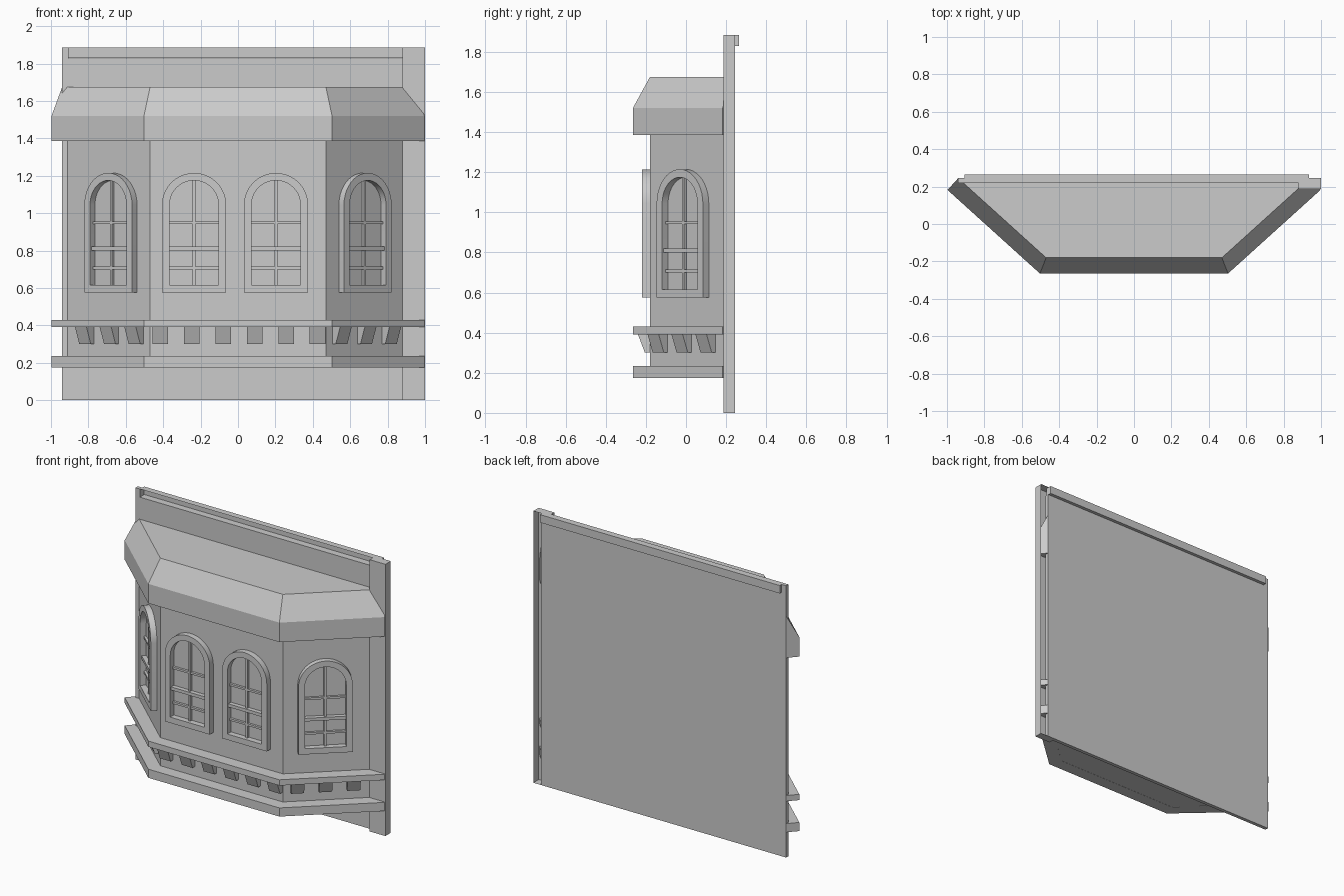
import bpy, bmesh, math
from mathutils import Matrix, Vector

cube = bpy.data.objects.get("Cube")
if cube:
    bpy.data.objects.remove(cube, do_unlink=True)

stone = bpy.data.materials.new("grey_stone")
stone.use_nodes = True
GREY = (0.6, 0.6, 0.6, 1)
stone.diffuse_color = GREY
stone.node_tree.nodes["Principled BSDF"].inputs["Base Color"].default_value = GREY


def finish(name, bm, matrix=None, open_sides=(), smooth=False):
    """Turn a bmesh into an object, removing faces that point along open_sides."""
    bmesh.ops.recalc_face_normals(bm, faces=bm.faces)
    bm.normal_update()
    gone = [f for f in bm.faces if any(f.normal.dot(Vector(d)) > 0.9 for d in open_sides)]
    bmesh.ops.delete(bm, geom=gone, context="FACES")
    mesh = bpy.data.meshes.new(name)
    bm.to_mesh(mesh)
    bm.free()
    mesh.materials.append(stone)
    if smooth:
        mesh.shade_smooth()
        mesh.set_sharp_from_angle(angle=math.radians(30))
    obj = bpy.data.objects.new(name, mesh)
    bpy.context.collection.objects.link(obj)
    if matrix:
        obj.matrix_world = matrix
    return obj


def box(name, x, y, z, matrix=None, open_sides=()):
    bm = bmesh.new()
    bmesh.ops.create_cube(bm, size=1)
    for v in bm.verts:
        v.co = [(r[0] + r[1]) / 2 + c * (r[1] - r[0]) for r, c in zip((x, y, z), v.co)]
    return finish(name, bm, matrix, open_sides)


def loft(name, rings, closed=False, matrix=None, smooth=False):
    """Join equal rings of points; cap the ends unless the loft is closed."""
    bm = bmesh.new()
    rows = [[bm.verts.new(p) for p in ring] for ring in rings]
    n = len(rows[0])
    pairs = list(zip(rows, rows[1:])) + ([(rows[-1], rows[0])] if closed else [])
    for a, b in pairs:
        for i in range(n):
            j = (i + 1) % n
            bm.faces.new((a[i], a[j], b[j], b[i]))
    if not closed:
        bm.faces.new(rows[0])
        bm.faces.new(rows[-1])
    return finish(name, bm, matrix, smooth=smooth)


# Bay plan: three facets
PLAN = [Vector(p) for p in ((-0.94, 0.245), (-0.47, -0.18), (0.47, -0.18), (0.94, 0.245))]
dirs = [(b - a).normalized() for a, b in zip(PLAN, PLAN[1:])]
norms = [Vector((d.y, -d.x)) for d in dirs]
offsets = [norms[0]]
for a, b in zip(norms, norms[1:]):
    offsets.append((a + b) / (1 + a.dot(b)))
offsets.append(norms[2])


def sweep(name, profile):
    """Sweep an (outward offset, height) profile around the bay with mitred corners."""
    loft(name, [[(*(p + o * out), z) for out, z in profile] for p, o in zip(PLAN, offsets)])


def facet_matrix(i, origin):
    """Local x runs along the facet, y points into the wall, z is up."""
    d, n = dirs[i], norms[i]
    m = Matrix(((d.x, -n.x, 0), (d.y, -n.y, 0), (0, 0, 1))).to_4x4()
    m.translation = (*origin, 0)
    return m


# Back wall, with the hollow top rail and the corner pilaster
box("back_wall", (-0.94, 0.94), (0.22, 0.245), (0, 1.828))
box("back_wall_end", (-0.94, -0.905), (0.22, 0.245), (1.828, 1.885))
box("top_rail", (-0.905, 0.935), (0.22, 0.265), (1.83, 1.885), open_sides=[(0, -1, 0)])
box("corner_pilaster", (0.88, 1.0), (0.187, 0.245), (0, 1.885), open_sides=[(0, 1, 0)])

# Bay body, with its back edge buried in the wall
body = [(-0.929, 0.235), PLAN[1], PLAN[2], (0.929, 0.235)]
loft("bay_body", [[(*p, z) for p in body] for z in (0.176, 1.675)])

# Roof and ledges
OUT = 0.085
sweep("bay_roof", [(0, 1.385), (OUT, 1.385), (OUT, 1.52), (0, 1.675)])
sweep("lower_ledge", [(0, 0.175), (OUT, 0.175), (OUT, 0.235), (0, 0.235)])
sweep("upper_ledge", [(0, 0.39), (OUT, 0.39), (OUT, 0.43), (0, 0.43)])


def arch(r, bottom, spring, steps=20):
    pts = [(-r, bottom), (r, bottom)]
    for i in range(steps + 1):
        a = math.pi * i / steps
        pts.append((r * math.cos(a), spring + r * math.sin(a)))
    return pts


def window(name, m):
    outer, inner = arch(0.172, 0.575, 1.043), arch(0.131, 0.615, 1.044)
    rings = [[(a, -0.04, b), (c, -0.04, d), (c, 0.01, d), (a, 0.01, b)]
             for (a, b), (c, d) in zip(outer, inner)]
    loft(name + "_frame", rings, closed=True, matrix=m, smooth=True)
    box(name + "_upright_bar", (-0.007, 0.007), (-0.018, 0.005), (0.61, 1.18), m)
    for part, z, h, depth in (("top", 0.948, 0.007, 0.016), ("middle", 0.81, 0.011, 0.03),
                              ("lower", 0.707, 0.007, 0.016)):
        box(f"{name}_{part}_bar", (-0.135, 0.135), (-depth, 0.005), (z - h, z + h), m)


def bracket(name, m):
    """Wedge with a slanted front face."""
    side = [(0.01, 0.30), (-0.025, 0.30), (-0.06, 0.392), (0.01, 0.392)]
    loft(name, [[(x, y, z) for y, z in side] for x in (-0.0415, 0.0415)], matrix=m)


# Front facet
for label, x in (("front_right", -0.235), ("front_left", 0.203)):
    window(label + "_window", facet_matrix(1, (x, -0.18)))
for i in range(6):
    bracket(f"front_bracket_{i + 1}", facet_matrix(1, (-0.415 + 0.168 * i, -0.18)))

# Side facets, measured from the front corners
for label, i, corner, sign in (("right", 0, PLAN[1], -1), ("left", 2, PLAN[2], 1)):
    window(label + "_side_window", facet_matrix(i, corner + dirs[i] * sign * 0.266))
    for k in range(3):
        spot = corner + dirs[i] * sign * (0.09 + 0.178 * k)
        bracket(f"{label}_bracket_{k + 1}", facet_matrix(i, spot))
